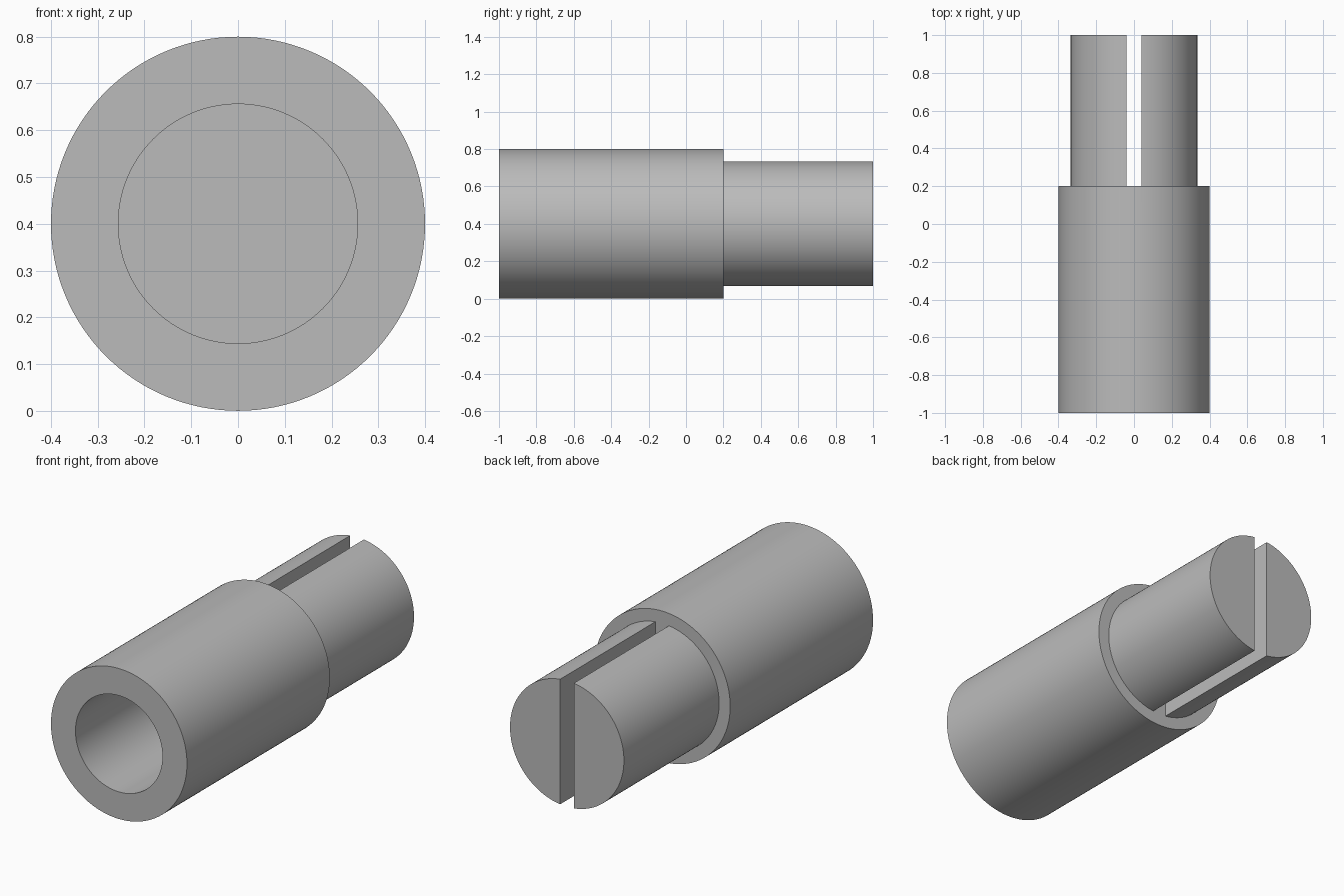
import bpy, bmesh, math
from mathutils import Matrix, Vector

SEGMENTS = 128
AXIS_Z = 0.4
SLEEVE_R, SPIGOT_R, BORE_R = 0.4, 0.335, 0.256
FRONT, BORE_END, SHOULDER, BACK = -1.0, 0.0, 0.2, 1.0
SLOT_WIDTH = 0.08

cube = bpy.data.objects.get("Cube")
if cube:
    bpy.data.objects.remove(cube, do_unlink=True)

# Single grey metal
metal = bpy.data.materials.new("grey_metal")
grey = (0.5, 0.5, 0.5, 1.0)
metal.diffuse_color = grey
metal.use_nodes = True
metal.node_tree.nodes["Principled BSDF"].inputs["Base Color"].default_value = grey


def add_object(name, bm):
    bmesh.ops.recalc_face_normals(bm, faces=bm.faces)
    mesh = bpy.data.meshes.new(name)
    bm.to_mesh(mesh)
    bm.free()
    mesh.materials.append(metal)
    obj = bpy.data.objects.new(name, mesh)
    bpy.context.collection.objects.link(obj)
    return obj


def lathe(name, profile):
    """Revolve (radius, y) points about the horizontal axis."""
    bm = bmesh.new()
    verts = [bm.verts.new((r, y, AXIS_Z)) for r, y in profile]
    edges = [bm.edges.new(pair) for pair in zip(verts, verts[1:])]
    bmesh.ops.spin(bm, geom=verts + edges, cent=(0, 0, AXIS_Z), axis=(0, 1, 0),
                   angle=math.tau, steps=SEGMENTS, use_merge=True)
    bmesh.ops.remove_doubles(bm, verts=bm.verts, dist=1e-5)
    return add_object(name, bm)


# Stepped sleeve with a blind bore in front and a solid spigot behind
coupling = lathe("shaft_coupling", [
    (0, BORE_END), (BORE_R, BORE_END), (BORE_R, FRONT), (SLEEVE_R, FRONT),
    (SLEEVE_R, SHOULDER), (SPIGOT_R, SHOULDER), (SPIGOT_R, BACK), (0, BACK)])

# Vertical slot through the spigot, down to the shoulder
length = BACK - SHOULDER + 0.1
bm = bmesh.new()
bmesh.ops.create_cube(bm, size=1, matrix=Matrix.LocRotScale(
    Vector((0, SHOULDER + length / 2, AXIS_Z)), None,
    Vector((SLOT_WIDTH, length, 1))))
cutter = add_object("slot_cutter", bm)

cut = coupling.modifiers.new("slot", 'BOOLEAN')
cut.operation = 'DIFFERENCE'
cut.solver = 'EXACT'
cut.object = cutter

bpy.ops.object.select_all(action='DESELECT')
coupling.select_set(True)
bpy.context.view_layer.objects.active = coupling
bpy.ops.object.modifier_apply(modifier=cut.name)
bpy.data.objects.remove(cutter, do_unlink=True)
bpy.ops.object.shade_smooth_by_angle(angle=math.radians(30))
